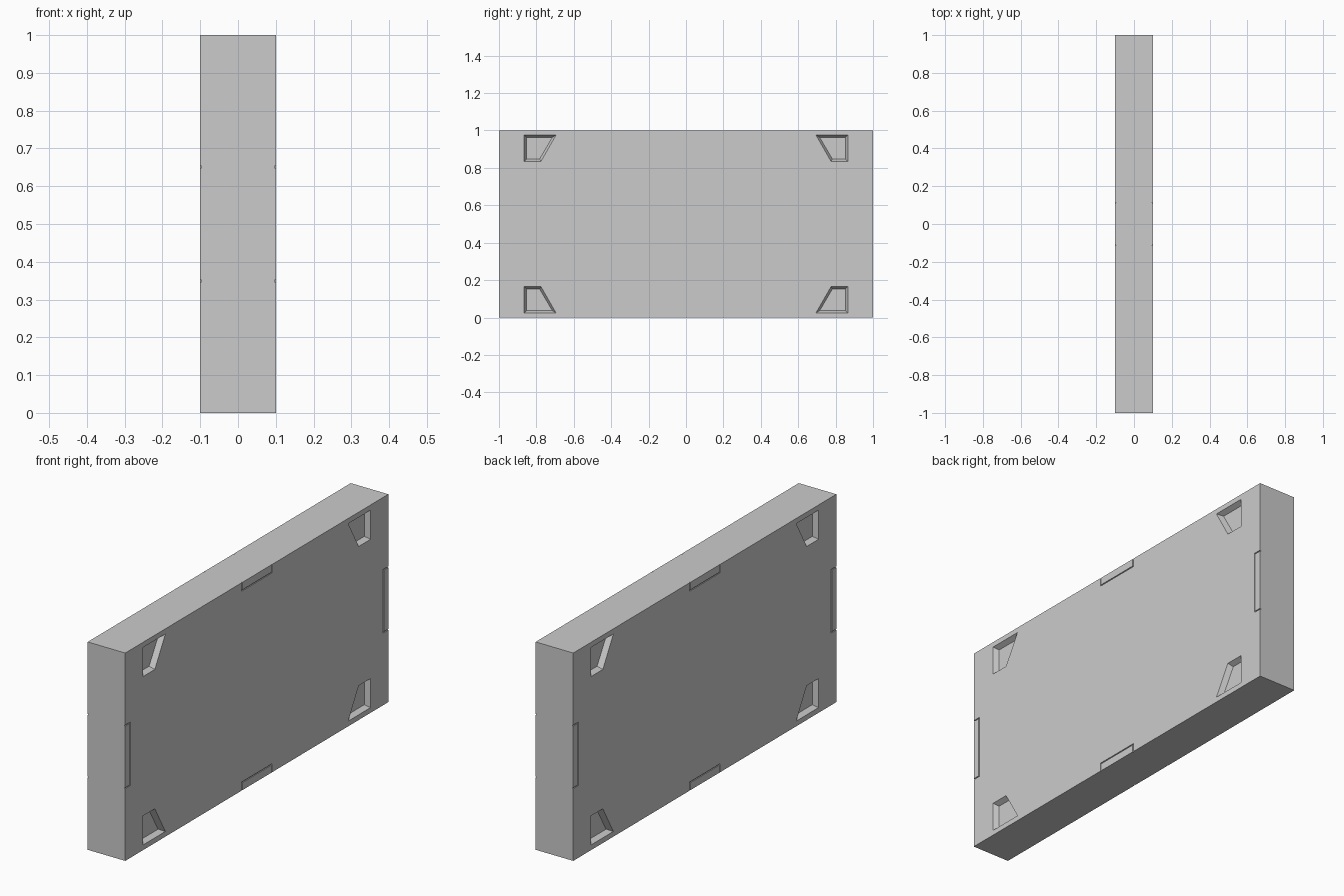
import bpy, bmesh

if "Cube" in bpy.data.objects:
    bpy.data.objects.remove(bpy.data.objects["Cube"])

HALF_T = 0.1        # half thickness of the slab
POCKET_DEPTH = 0.025
GROOVE_DEPTH = 0.004
GW = 0.005          # groove width


def loft(bm, rings):
    """Closed solid through rings given as (x, [(y, z), ...])."""
    loops = [[bm.verts.new((x, y, z)) for y, z in pts] for x, pts in rings]
    n = len(loops[0])
    for a, b in zip(loops, loops[1:]):
        for i in range(n):
            j = (i + 1) % n
            bm.faces.new((a[i], a[j], b[j], b[i]))
    bm.faces.new(loops[0])
    bm.faces.new(loops[-1])


def u_groove(half, reach, limit):
    """U-shaped groove outline open towards the slab edge: (along, outward)."""
    end = limit + 0.02
    return [(-half, end), (-half, reach), (half, reach), (half, end),
            (half - GW, end), (half - GW, reach + GW),
            (-half + GW, reach + GW), (-half + GW, end)]


# main slab, centred on z = 0 while modelling
bpy.ops.mesh.primitive_cube_add(size=1)
slab = bpy.context.object
slab.name = "wall_panel"
slab.scale = (2 * HALF_T, 2, 1)
bpy.ops.object.transform_apply(location=False, rotation=False, scale=True)

# pocket opening and floor outlines (|y|, |z| from the centre)
opening = [(0.865, 0.475), (0.695, 0.475), (0.775, 0.335), (0.865, 0.335)]
floor = [(0.853, 0.463), (0.715, 0.463), (0.783, 0.347), (0.853, 0.347)]

# edge tab grooves: short edges and long edges
side_u = [(y, z) for z, y in u_groove(0.153, 0.961, 1.0)]
long_u = u_groove(0.115, 0.459, 0.5)

bm = bmesh.new()
for sx in (-1, 1):
    for sy in (-1, 1):
        for sz in (-1, 1):
            flip = lambda pts: [(sy * y, sz * z) for y, z in pts]
            loft(bm, [(sx * (HALF_T + 0.02), flip(opening)),
                      (sx * HALF_T, flip(opening)),
                      (sx * (HALF_T - POCKET_DEPTH), flip(floor))])
    for s in (-1, 1):
        for outline in ([(s * y, z) for y, z in side_u],
                        [(y, s * z) for y, z in long_u]):
            loft(bm, [(sx * (HALF_T + 0.02), outline),
                      (sx * (HALF_T - GROOVE_DEPTH), outline)])
bmesh.ops.recalc_face_normals(bm, faces=bm.faces)
mesh = bpy.data.meshes.new("recess_cutter")
bm.to_mesh(mesh)
bm.free()
cutter = bpy.data.objects.new("recess_cutter", mesh)
bpy.context.collection.objects.link(cutter)
cutter.hide_render = True

# cut the recesses, then stand the panel on the ground
mod = slab.modifiers.new("recesses", 'BOOLEAN')
mod.operation = 'DIFFERENCE'
mod.solver = 'EXACT'
mod.object = cutter
bpy.context.view_layer.objects.active = slab
bpy.ops.object.modifier_apply(modifier=mod.name)
bpy.data.objects.remove(cutter)
slab.location.z = 0.5
